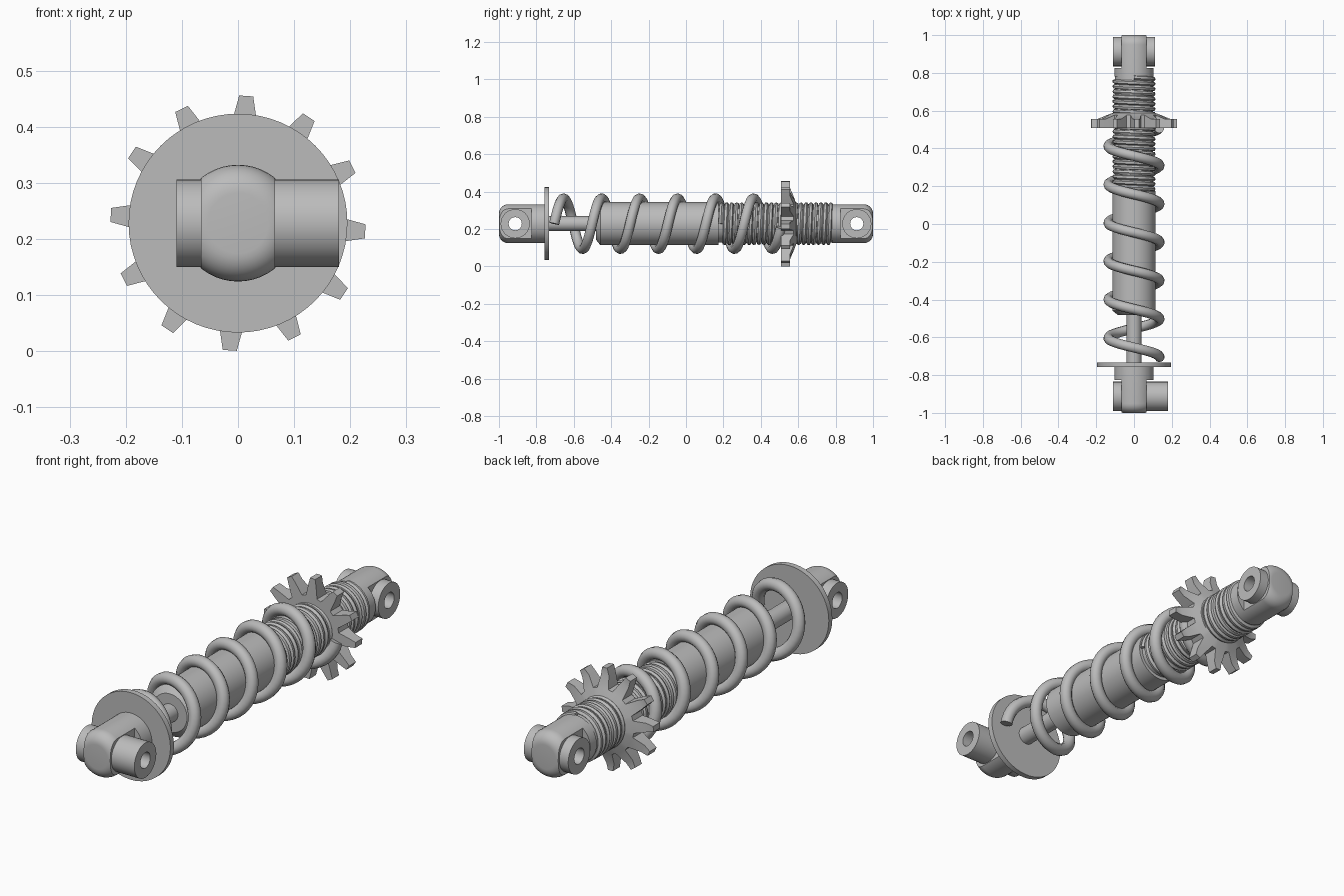
import bpy, bmesh, math
from mathutils import Vector

if "Cube" in bpy.data.objects:
    bpy.data.objects.remove(bpy.data.objects["Cube"])

ZC = 0.228  # height of the main axis
steel = bpy.data.materials.new("steel grey")
steel.diffuse_color = (0.5, 0.5, 0.5, 1)
steel.use_nodes = True
steel.node_tree.nodes["Principled BSDF"].inputs["Base Color"].default_value = steel.diffuse_color


def finish(ob, angle=35):
    bpy.ops.object.select_all(action='DESELECT')
    bpy.context.view_layer.objects.active = ob
    ob.select_set(True)
    bpy.ops.object.shade_smooth_by_angle(angle=math.radians(angle))
    return ob


def make(name, bm):
    bmesh.ops.remove_doubles(bm, verts=bm.verts, dist=1e-5)
    bmesh.ops.recalc_face_normals(bm, faces=bm.faces)
    me = bpy.data.meshes.new(name)
    bm.to_mesh(me)
    bm.free()
    me.materials.append(steel)
    ob = bpy.data.objects.new(name, me)
    bpy.context.collection.objects.link(ob)
    return finish(ob)


def lathe(name, prof, axis='y', y0=0, seg=48, ring=False):
    """Turn a (radius, position) profile around the y or x axis; ring closes the profile."""
    bm = bmesh.new()
    rows = []
    for i in range(seg):
        a = 2 * math.pi * i / seg
        c, s = math.cos(a), math.sin(a)
        rows.append([bm.verts.new((r * c, t, ZC + r * s) if axis == 'y'
                                  else (t, y0 + r * c, ZC + r * s)) for r, t in prof])
    n = len(prof)
    for i in range(seg):
        p, q = rows[i], rows[(i + 1) % seg]
        for j in range(n if ring else n - 1):
            k = (j + 1) % n
            bm.faces.new((p[j], p[k], q[k], q[j]))
    if not ring:
        bm.faces.new([r[0] for r in rows])
        bm.faces.new([r[-1] for r in rows])
    return make(name, bm)


def box(name, lo, hi):
    bm = bmesh.new()
    bmesh.ops.create_cube(bm, size=1)
    for v in bm.verts:
        v.co = Vector([(l + h) / 2 + c * (h - l) for l, h, c in zip(lo, hi, v.co)])
    return make(name, bm)


def cut(ob, cutter):
    m = ob.modifiers.new("cut", 'BOOLEAN')
    m.operation, m.solver, m.object = 'DIFFERENCE', 'EXACT', cutter
    bpy.context.view_layer.objects.active = ob
    bpy.ops.object.modifier_apply(modifier=m.name)
    bpy.data.objects.remove(cutter)


def helix(name, radius, wire, y0, y1, pitch, steps, res):
    cu = bpy.data.curves.new(name, 'CURVE')
    cu.dimensions, cu.bevel_depth, cu.bevel_resolution = '3D', wire, res
    cu.use_fill_caps = True
    n = int((y1 - y0) / pitch * steps)
    sp = cu.splines.new('POLY')
    sp.points.add(n)
    for i, p in enumerate(sp.points):
        a = 2 * math.pi * i / steps
        p.co = (radius * math.cos(a), y0 + pitch * i / steps, ZC + radius * math.sin(a), 1)
    cu.materials.append(steel)
    ob = bpy.data.objects.new(name, cu)
    bpy.context.collection.objects.link(ob)
    bpy.ops.object.select_all(action='DESELECT')
    bpy.context.view_layer.objects.active = ob
    ob.select_set(True)
    bpy.ops.object.convert(target='MESH')
    return finish(bpy.context.object, 50)


# Rounded end mounts with flat cheeks, cross bushings and through holes
for side, label, inner, right in ((-1, "front", 0.74, 0.18), (1, "back", 0.78, 0.11)):
    R, F = 0.104, 0.05
    prof = [(R, side * inner)]
    for i in range(9):
        a = math.pi / 2 * i / 8
        prof.append((R - F + F * math.cos(a), side * (1 - F + F * math.sin(a))))
    mount = lathe(label + "_mount", prof)
    for sx in (-1, 1):
        xs = sorted((sx * 0.066, sx * 0.3))
        ys = sorted((side * 0.825, side * 1.1))
        cut(mount, box("cheek_cutter", (xs[0], ys[0], 0), (xs[1], ys[1], 0.5)))
    cut(mount, lathe("hole_cutter", [(0.036, -0.3), (0.036, 0.3)], 'x', side * 0.913, 32))
    finish(mount)
    lathe(label + "_bushing", [(0.035, -0.11), (0.078, -0.11), (0.078, right), (0.035, right)],
          'x', side * 0.913, 32, True)

# Spring seat, piston rod, damper body and threaded core
lathe("spring_seat", [(0.195, -0.757), (0.195, -0.732)], seg=64)
lathe("piston_rod", [(0.04, -0.74), (0.04, -0.45)], seg=32)
lathe("damper_body", [(0.085, -0.482), (0.115, -0.458), (0.115, 0.175)])
lathe("threaded_core", [(0.1, 0.17), (0.1, 0.79)])
helix("screw_thread", 0.102, 0.0125, 0.185, 0.775, 0.0265, 32, 1)

# Coil spring
helix("coil_spring", 0.135, 0.027, -0.705, 0.513, 0.203, 40, 3)

# Toothed adjuster nut: flat front, back face sloping down towards the tooth tips
bm = bmesh.new()
rows = ((0.095, 0.22), (0.145, 0.19), (0.195, 0.1), (0.2275, 0.055))  # radius, half angle


def back_y(r):
    return 0.595 - 0.04 * min(1, max(0, (r - 0.1) / 0.095))


def sector(r, a):
    return [bm.verts.new((r * math.cos(a), y, ZC + r * math.sin(a))) for y in (0.507, back_y(r))]


N = 12
for t in range(N):
    a0 = 2 * math.pi * t / N - math.radians(3.7)
    cols = [(sector(r, a0 - h), sector(r, a0 + h)) for r, h in rows]
    for (p, q), (u, v) in zip(cols, cols[1:]):
        bm.faces.new((p[0], q[0], v[0], u[0]))
        bm.faces.new((p[1], u[1], v[1], q[1]))
    for (p, q), (u, v) in zip(cols[1:], cols[2:]):   # tooth flanks
        bm.faces.new((p[0], u[0], u[1], p[1]))
        bm.faces.new((q[0], q[1], v[1], v[0]))
    p, q = cols[3]
    bm.faces.new((p[0], q[0], q[1], p[1]))           # tooth tip
    p, q = cols[0]
    bm.faces.new((p[0], p[1], q[1], q[0]))           # bore
    step = 2 * math.pi / N                           # web between teeth
    e = [cols[0][1], cols[1][1], sector(rows[1][0], a0 + step - rows[1][1]),
         sector(rows[0][0], a0 + step - rows[0][1])]
    bm.faces.new([v[0] for v in e])
    bm.faces.new([v[1] for v in reversed(e)])
    bm.faces.new((e[1][0], e[1][1], e[2][1], e[2][0]))
    bm.faces.new((e[0][0], e[3][0], e[3][1], e[0][1]))
make("adjuster_nut", bm)
